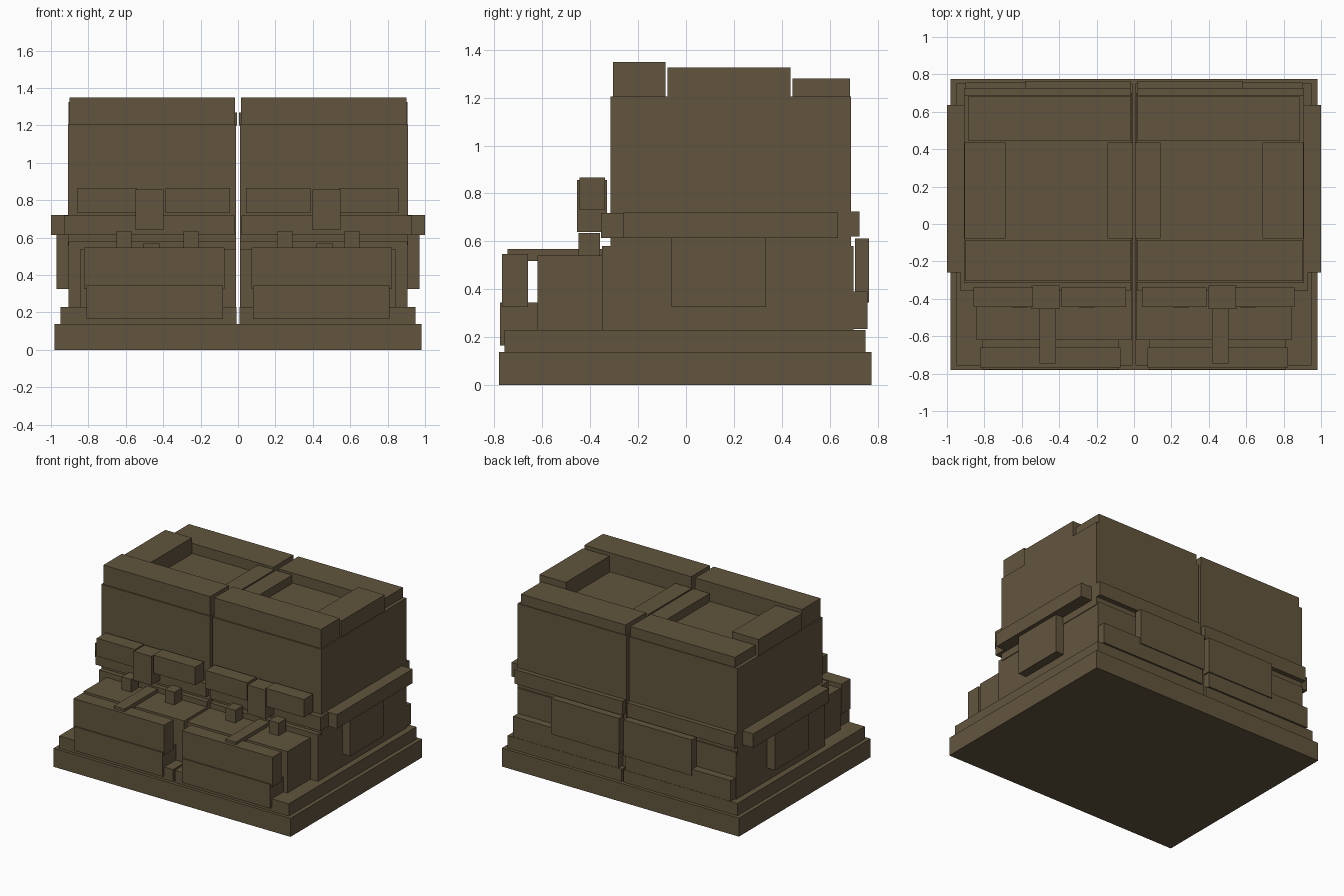
import bpy
import bmesh

brown = bpy.data.materials.new("dark_olive_brown")
brown.diffuse_color = (0.122, 0.091, 0.048, 1)


def box(name, x, y, z):
    """Axis-aligned box from its (min, max) range on each axis."""
    bm = bmesh.new()
    bmesh.ops.create_cube(bm, size=1)
    for v in bm.verts:
        v.co = [r[0] if c < 0 else r[1] for c, r in zip(v.co, (x, y, z))]
    mesh = bpy.data.meshes.new(name)
    bm.to_mesh(mesh)
    bm.free()
    mesh.materials.append(brown)
    obj = bpy.data.objects.new(name, mesh)
    bpy.context.collection.objects.link(obj)


def pair(name, x, y, z):
    """The same box on the right and mirrored on the left."""
    box("right_" + name, x, y, z)
    box("left_" + name, (-x[1], -x[0]), y, z)


# Shared base slab
box("base_slab", (-0.98, 0.98), (-0.78, 0.775), (0, 0.138))

# Stepped plinth and main body
pair("plinth", (0.008, 0.95), (-0.757, 0.75), (0.138, 0.23))
pair("lower_body", (0.012, 0.905), (-0.35, 0.70), (0.23, 0.58))
pair("upper_body", (0.01, 0.91), (-0.315, 0.69), (0.56, 1.205))

# Belt around the middle
pair("front_belt", (0.018, 0.93), (-0.355, -0.26), (0.615, 0.718))
pair("side_belt", (0.88, 1.0), (-0.26, 0.635), (0.615, 0.72))
pair("back_belt", (0.018, 0.91), (0.635, 0.725), (0.62, 0.725))

# Raised rim on the roof
pair("front_rim", (0.016, 0.90), (-0.305, -0.085), (1.2, 1.348))
pair("back_rim", (0.02, 0.885), (0.445, 0.685), (1.2, 1.28))
pair("outer_rim", (0.688, 0.907), (-0.077, 0.437), (1.2, 1.325))
pair("inner_rim", (0.006, 0.142), (-0.077, 0.437), (1.2, 1.268))

# Side and back panels
pair("side_panel", (0.89, 0.97), (-0.06, 0.335), (0.325, 0.617))
pair("upper_back_panel", (0.02, 0.58), (0.705, 0.765), (0.345, 0.612))
pair("lower_back_panel", (0.03, 0.90), (0.70, 0.757), (0.235, 0.39))

# Front counter with its stacked drawers
pair("counter", (0.012, 0.843), (-0.62, -0.34), (0.23, 0.54))
pair("upper_drawer", (0.073, 0.823), (-0.768, -0.66), (0.325, 0.548))
pair("lower_drawer", (0.08, 0.81), (-0.777, -0.62), (0.165, 0.345))

# Fittings on the counter
pair("flat_bar", (0.418, 0.505), (-0.745, -0.34), (0.518, 0.568))
pair("inner_peg", (0.212, 0.292), (-0.448, -0.36), (0.53, 0.635))
pair("outer_peg", (0.57, 0.65), (-0.448, -0.36), (0.53, 0.635))

# Floating rail with a centre block
pair("inner_rail", (0.043, 0.388), (-0.445, -0.338), (0.732, 0.866))
pair("outer_rail", (0.54, 0.857), (-0.445, -0.338), (0.732, 0.866))
pair("rail_block", (0.398, 0.548), (-0.455, -0.33), (0.64, 0.856))
